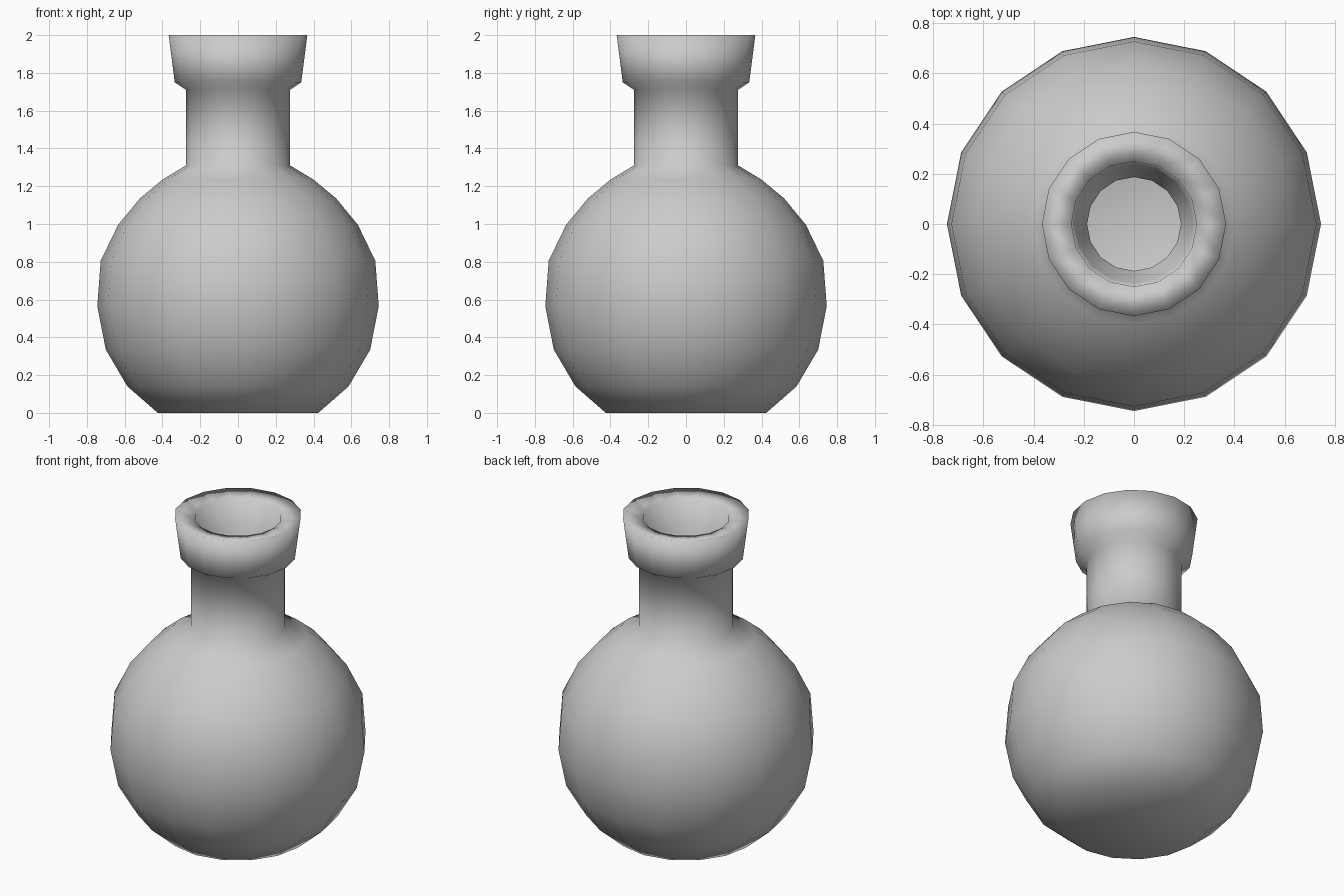
import bpy, bmesh, math

if "Cube" in bpy.data.objects:
    bpy.data.objects.remove(bpy.data.objects["Cube"])

SIDES = 16

# Outside silhouette from base to lip, then the hollow inside back down (radius, height)
outer = [(0.425, 0), (0.585, 0.14), (0.70, 0.335), (0.745, 0.565), (0.727, 0.805),
         (0.635, 0.995), (0.52, 1.135), (0.40, 1.235), (0.275, 1.31),
         (0.275, 1.71), (0.335, 1.75), (0.367, 2.0)]
inner = [(0.25, 1.98), (0.235, 1.82), (0.187, 1.76), (0.187, 1.27),
         (0.35, 1.16), (0.46, 1.07), (0.56, 0.95), (0.64, 0.78),
         (0.655, 0.57), (0.615, 0.37), (0.52, 0.20), (0.39, 0.09)]


def lathe(name, profile):
    bm = bmesh.new()
    rings = []
    for r, z in profile:
        rings.append([bm.verts.new((r * math.cos(a), r * math.sin(a), z))
                      for a in (2 * math.pi * i / SIDES for i in range(SIDES))])
    for low, high in zip(rings, rings[1:]):
        for i in range(SIDES):
            j = (i + 1) % SIDES
            bm.faces.new((low[i], low[j], high[j], high[i]))
    # Base underside and inside floor
    bm.faces.new(rings[0][::-1])
    bm.faces.new(rings[-1])
    bmesh.ops.recalc_face_normals(bm, faces=bm.faces)
    for f in bm.faces:
        f.smooth = True
    mesh = bpy.data.meshes.new(name)
    bm.to_mesh(mesh)
    bm.free()
    ob = bpy.data.objects.new(name, mesh)
    bpy.context.collection.objects.link(ob)
    return ob


# Round flask with neck and flared lip
lathe("flask", outer + inner)
